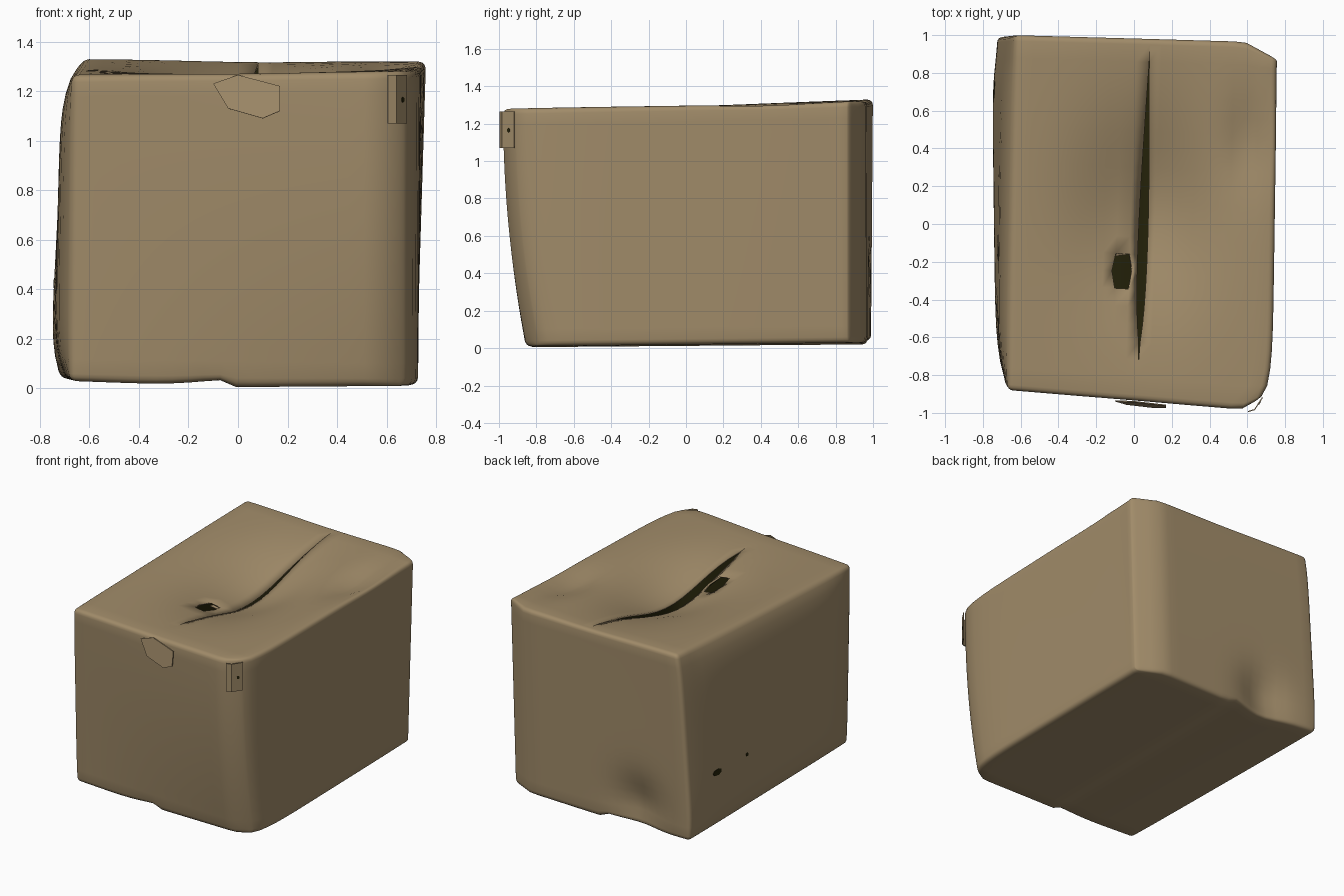
import bpy, bmesh, math
from mathutils import Vector

cube = bpy.data.objects.get("Cube")
if cube:
    bpy.data.objects.remove(cube)


def material(name, rgb):
    m = bpy.data.materials.new(name)
    m.use_nodes = True
    m.diffuse_color = (*rgb, 1)
    m.node_tree.nodes["Principled BSDF"].inputs["Base Color"].default_value = (*rgb, 1)
    return m


card = material("cardboard", (0.355, 0.26, 0.142))
dark = material("dark inside", (0.018, 0.016, 0.003))


def finish(bm, name, mats):
    mesh = bpy.data.meshes.new(name)
    bm.to_mesh(mesh)
    bm.free()
    ob = bpy.data.objects.new(name, mesh)
    bpy.context.collection.objects.link(ob)
    for m in mats:
        mesh.materials.append(m)
    return ob


def bump(a, centre, width):
    return math.exp(-((a - centre) / width) ** 2)


def ramp(a, start):
    """Zero up to start, then rising to one at the edge of the unit box."""
    return max(0, (a - start) / (1 - start))


# Box proportions: half sizes, edge radius, and the eight sagging corners
HALF = Vector((0.7, 0.93, 0.64))
RADIUS = 0.03
CELLS = 24
CORNERS = {
    (0, 0, 0): Vector((-0.68, -0.83, 0.03)), (1, 0, 0): Vector((0.665, -0.86, 0.01)),
    (0, 1, 0): Vector((-0.72, 0.99, 0.04)), (1, 1, 0): Vector((0.72, 0.96, 0.03)),
    (0, 0, 1): Vector((-0.67, -0.88, 1.265)), (1, 0, 1): Vector((0.665, -0.99, 1.28)),
    (0, 1, 1): Vector((-0.63, 1.0, 1.33)), (1, 1, 1): Vector((0.76, 0.96, 1.32)),
}


def edge_loops(t, half):
    """Gather the two outer cells of the grid inside the rounded edge."""
    zone, r = 1 - 4 / CELLS, RADIUS / half
    if abs(t) <= zone:
        return t / zone * (1 - r)
    return math.copysign(1 - r + (abs(t) - zone) / (1 - zone) * r, t)


def rounded(t):
    p = Vector([edge_loops(t[i], HALF[i]) * HALF[i] for i in range(3)])
    core = Vector([max(-h + RADIUS, min(h - RADIUS, a)) for a, h in zip(p, HALF)])
    d = p - core
    if d.length > 0:
        p = core + d.normalized() * RADIUS
    return Vector([a / h for a, h in zip(p, HALF)])


def warp(n):
    """Place a point of the unit box between the corners, then add dents."""
    s = (n + Vector((1, 1, 1))) / 2
    p = Vector()
    for key, c in CORNERS.items():
        w = 1
        for i in range(3):
            w *= s[i] if key[i] else 1 - s[i]
        p += c * w
    belly = 1 - n.y ** 6
    rise = 1 - n.z ** 2
    # side walls swell
    if n.x < 0:
        p.x += n.x * 0.055 * max(belly, 0.35 * s.y) * (1 - n.z ** 6)
    else:
        p.x += n.x * 0.065 * belly * (1 - s.y)
    # the front bulges and the back is dented low down
    if n.y < 0:
        p.y += n.y * 0.035 * rise * s.x
    else:
        p.y -= n.y * 0.07 * bump(p.x, -0.3, 0.17) * bump(p.z, 0.16, 0.19)
    # flattened upright corners on the right wall
    p.y += 0.065 * ramp(n.x, 0.85) * ramp(-n.y, 0.85)
    p.y -= 0.09 * ramp(n.x, 0.75) * ramp(n.y, 0.85)
    # top flaps sink toward the seam, with a soft dent by the right edge
    top = ramp(n.z, 0.9)
    sink = 0.16 * bump(p.x, 0.05, 0.34) * bump(p.y, 0.08, 0.5)
    dent = 0.055 * bump(p.x, 0.6, 0.1) * bump(p.y, 0.43, 0.24)
    p.z -= top * (sink + dent)
    p.x += top * max(0, 1 - 2 * abs(n.x)) * 0.02
    # bottom flaps sag; one tucks under the other along the seam
    bottom = ramp(-n.z, 0.9)
    p.z -= bottom * 0.015 * (1 - abs(n.x))
    if n.x < -0.01:
        p.z += bottom * 0.028 * bump(n.x, 0, 0.3)
    return p


# Box body
bm = bmesh.new()
bmesh.ops.create_cube(bm, size=2)
bmesh.ops.subdivide_edges(bm, edges=bm.edges[:], cuts=CELLS - 1, use_grid_fill=True)
cell = 2 / CELLS

# torn hole beside the seam
torn = [f for f in bm.faces if f.normal.z > 0.9
        and -2 * cell < f.calc_center_median().x < -cell
        and -4 * cell < f.calc_center_median().y < -2 * cell]
bmesh.ops.delete(bm, geom=torn, context="FACES")
hole = [v for v in bm.verts if v.is_boundary]
middle = {v for v in hole if abs(v.co.y + 3 * cell) < 1e-4}

# cut the seam between the top flaps
seam = [e for e in bm.edges if all(abs(v.co.x) < 1e-4 and v.co.z > 0.999
        and -0.68 < v.co.y < 0.85 for v in e.verts)]
bmesh.ops.split_edges(bm, edges=seam)
lips = {}
for v in bm.verts:
    if v.is_boundary and abs(v.co.x) < 1e-4:
        lips[v] = math.copysign(1, sum(f.calc_center_median().x for f in v.link_faces))
for v in bm.verts:
    v.co = warp(rounded(v.co))
for v, side in lips.items():
    along = max(0, min(1, (v.co.y + 0.64) / 1.5))
    open_width = math.sin(math.pi * along ** 0.65)
    v.co.x += side * 0.025 * open_width
    v.co.z -= 0.025 * open_width if side < 0 else 0
hole_x = sum(v.co.x for v in hole) / len(hole)
for v in hole:
    v.co.x = hole_x + (v.co.x - hole_x) * (1.6 if v in middle else 1.1)

body = finish(bm, "box_body", [card, dark])
body.select_set(True)
bpy.context.view_layer.objects.active = body
bpy.ops.object.shade_smooth_by_angle(angle=math.radians(40))
wall = body.modifiers.new("card_thickness", "SOLIDIFY")
wall.thickness = 0.012
wall.offset = -1
wall.material_offset = 1


def plate(name, points, mat, thickness=0.006):
    bm = bmesh.new()
    bm.faces.new([bm.verts.new(p) for p in points])
    mod = finish(bm, name, [mat]).modifiers.new("thickness", "SOLIDIFY")
    mod.thickness = thickness
    mod.offset = 0


# Torn flap hanging over the top of the front
outline = [(-0.1, 1.23), (-0.04, 1.13), (0.1, 1.09), (0.17, 1.12), (0.17, 1.22), (0, 1.265)]
plate("front_torn_flap", [(x, -0.94 - 0.08 * x - 0.13 * (1.265 - z), z) for x, z in outline], card)

# Loose tab folded round the front corner
bm = bmesh.new()
rows = []
for z in (1.07, 1.265):
    rows.append([bm.verts.new((x, y, z)) for x, y in ((0.605, -0.996), (0.64, -0.985), (0.683, -0.92))])
for i in range(2):
    bm.faces.new((rows[0][i], rows[0][i + 1], rows[1][i + 1], rows[1][i]))
tab = finish(bm, "corner_tab", [card])
tab.modifiers.new("thickness", "SOLIDIFY").thickness = 0.006
bpy.context.view_layer.update()


# Small punctures laid onto the left wall and the corner tab
def puncture(name, target, x, y, z, ry, rz):
    ring = []
    for k in range(7):
        a = math.tau * k / 7
        point = Vector((x, y + ry * math.cos(a), z + rz * math.sin(a)))
        ring.append(target.closest_point_on_mesh(point)[1])
    plate(name, ring, dark)


puncture("wall_hole_large", body, -0.8, 0.71, 0.43, 0.048, 0.022)
puncture("wall_hole_small", body, -0.8, 0.38, 0.43, 0.015, 0.012)
puncture("tab_hole", tab, 0.69, -0.965, 1.165, 0.012, 0.012)

# Lifted scrap at the torn hole
plate("torn_scrap", [(-0.1, -0.17, 1.165), (-0.03, -0.16, 1.15), (-0.02, -0.11, 1.16), (-0.08, -0.13, 1.17)], card)
